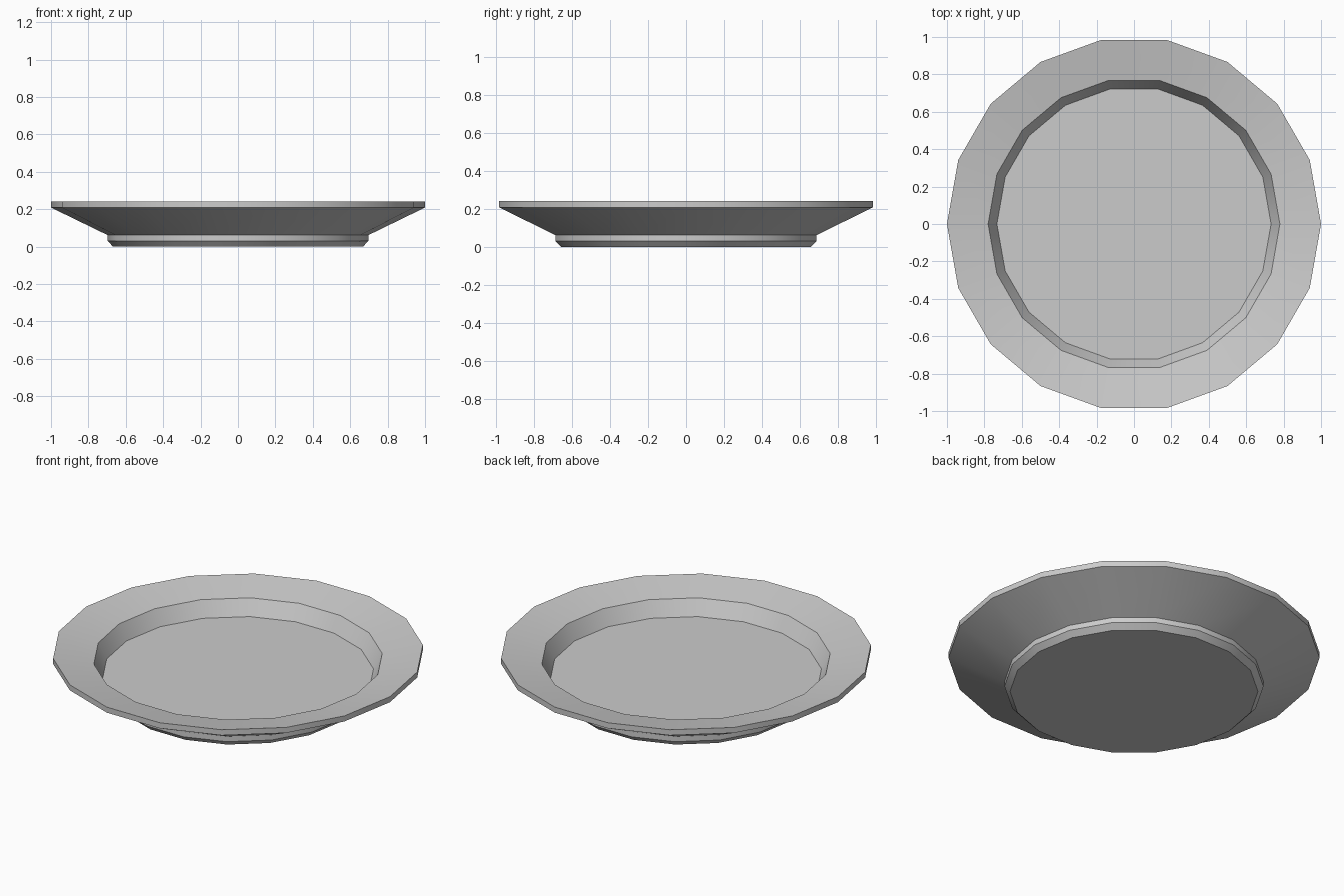
import bpy, bmesh, math

if "Cube" in bpy.data.objects:
    bpy.data.objects.remove(bpy.data.objects["Cube"])

SIDES = 18
# Profile (radius, height): foot, flared underside, rim, sunken centre
PROFILE = [(0.668, 0.0), (0.698, 0.031), (0.698, 0.062), (1.0, 0.209),
           (1.0, 0.242), (0.78, 0.20), (0.733, 0.11)]

# Plate: stacked rings bridged together, capped at the base and the well floor
bm = bmesh.new()
rings = []
for r, z in PROFILE:
    rings.append([bm.verts.new((r * math.cos(2 * math.pi * i / SIDES),
                                r * math.sin(2 * math.pi * i / SIDES), z))
                  for i in range(SIDES)])
for a, b in zip(rings, rings[1:]):
    for i in range(SIDES):
        j = (i + 1) % SIDES
        bm.faces.new((a[i], a[j], b[j], b[i]))
bm.faces.new(rings[0][::-1])
bm.faces.new(rings[-1])
bmesh.ops.recalc_face_normals(bm, faces=bm.faces)

mesh = bpy.data.meshes.new("plate")
bm.to_mesh(mesh)
bm.free()
plate = bpy.data.objects.new("plate", mesh)
bpy.context.collection.objects.link(plate)

# Smooth around the plate, crisp at the profile corners
bpy.context.view_layer.objects.active = plate
plate.select_set(True)
bpy.ops.object.shade_smooth_by_angle(angle=math.radians(30))
